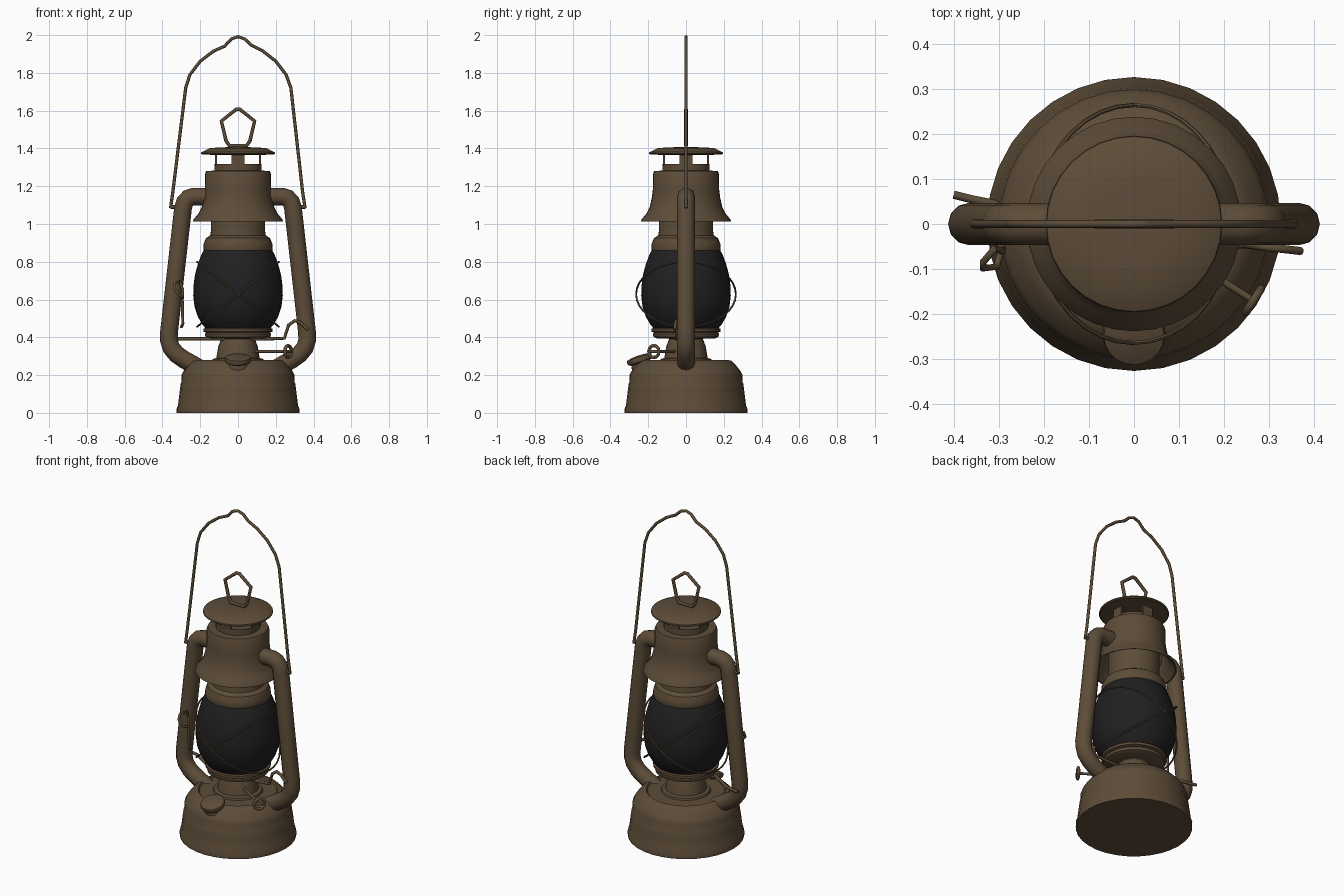
import bpy, math
from mathutils import Vector


def material(name, rgb):
    m = bpy.data.materials.new(name)
    m.diffuse_color = (*rgb, 1)
    return m


BROWN = material("aged brown metal", (0.11, 0.073, 0.04))
BLACK = material("sooty glass", (0.0145, 0.0145, 0.015))


def finish(ob, mat, angle=35):
    ob.data.materials.clear()
    ob.data.materials.append(mat)
    bpy.ops.object.select_all(action='DESELECT')
    ob.select_set(True)
    bpy.context.view_layer.objects.active = ob
    bpy.ops.object.shade_smooth_by_angle(angle=math.radians(angle))
    return ob


def lathe(name, profile, mat=BROWN, n=32):
    """Revolve (radius, z) points, listed from bottom to top, about z."""
    verts, rings, faces = [], [], []
    for r, z in profile:
        if r == 0:
            rings.append([len(verts)] * n)
            verts.append((0, 0, z))
        else:
            rings.append(list(range(len(verts), len(verts) + n)))
            verts += [(r * math.cos(math.tau * i / n), r * math.sin(math.tau * i / n), z)
                      for i in range(n)]
    for a, b in zip(rings, rings[1:]):
        for i in range(n):
            j = (i + 1) % n
            faces.append(tuple(dict.fromkeys((a[i], a[j], b[j], b[i]))))
    me = bpy.data.meshes.new(name)
    me.from_pydata(verts, [], faces)
    ob = bpy.data.objects.new(name, me)
    bpy.context.collection.objects.link(ob)
    return finish(ob, mat)


def tube(name, pts, radius, closed=False, res=2):
    """Sweep a round section along a path and turn it into a mesh."""
    cu = bpy.data.curves.new(name, 'CURVE')
    cu.dimensions = '3D'
    cu.bevel_depth = radius
    cu.bevel_resolution = res
    cu.use_fill_caps = True
    sp = cu.splines.new('POLY')
    sp.points.add(len(pts) - 1)
    for p, co in zip(sp.points, pts):
        p.co = (*co, 1)
    sp.use_cyclic_u = closed
    ob = bpy.data.objects.new(name, cu)
    bpy.context.collection.objects.link(ob)
    bpy.ops.object.select_all(action='DESELECT')
    ob.select_set(True)
    bpy.context.view_layer.objects.active = ob
    bpy.ops.object.convert(target='MESH')
    return finish(bpy.context.view_layer.objects.active, BROWN, 50)


# Fuel tank with a flat underside and a stepped shoulder
lathe("fuel_tank", [(0, 0), (0.325, 0), (0.326, 0.02), (0.318, 0.04), (0.308, 0.12),
                    (0.303, 0.155), (0.298, 0.165), (0.299, 0.2), (0.288, 0.222), (0.262, 0.255),
                    (0.24, 0.276), (0.222, 0.28), (0.215, 0.272), (0, 0.278)])

# Burner cone and globe plate
lathe("burner", [(0.14, 0.27), (0.135, 0.285), (0.115, 0.29), (0.105, 0.35), (0.09, 0.39),
                 (0.1, 0.405), (0, 0.405)])
lathe("globe_plate", [(0, 0.395), (0.155, 0.395), (0.172, 0.403), (0.175, 0.418), (0.168, 0.425),
                      (0.183, 0.43), (0.183, 0.445), (0.17, 0.45), (0, 0.45)])

# Glass globe
lathe("glass_globe", [(0, 0.44), (0.165, 0.44), (0.19, 0.47), (0.213, 0.51), (0.23, 0.56),
                      (0.237, 0.62), (0.236, 0.67), (0.228, 0.73), (0.212, 0.79), (0.193, 0.84),
                      (0.18, 0.862), (0, 0.862)], BLACK)

# Chimney and flared hood, hollow underneath
lathe("chimney", [(0, 0.856), (0.18, 0.856), (0.184, 0.868), (0.182, 0.895), (0.17, 0.925),
                  (0.147, 0.94), (0.144, 0.96), (0.144, 1.2)])
lathe("hood", [(0.14, 1.2), (0.168, 1.2), (0.173, 1.12), (0.192, 1.07), (0.23, 1.015),
               (0.238, 1.013), (0.235, 1.025), (0.21, 1.055), (0.192, 1.09), (0.181, 1.14),
               (0.176, 1.18), (0.175, 1.265), (0.168, 1.28), (0.125, 1.283), (0.125, 1.318),
               (0.11, 1.318), (0, 1.31)])

# Vent posts and cap
for i in range(4):
    a = i * math.pi / 2
    bpy.ops.mesh.primitive_cube_add(size=1, location=(0.117 * math.cos(a), 0.117 * math.sin(a), 1.345),
                                    rotation=(0, 0, a))
    post = bpy.context.object
    post.name = f"vent_post_{i + 1}"
    post.scale = (0.01, 0.068, 0.07)
    finish(post, BROWN)
lathe("top_cap", [(0, 1.366), (0.13, 1.366), (0.19, 1.368), (0.196, 1.373), (0.194, 1.38),
                  (0.15, 1.402), (0.08, 1.406), (0, 1.408)])

# Lifting ring on the cap
tube("cap_ring", [(-0.045, 0, 1.415), (-0.063, 0, 1.44), (-0.088, 0, 1.545), (-0.01, 0, 1.607),
                  (0.01, 0, 1.607), (0.088, 0, 1.545), (0.063, 0, 1.44), (0.045, 0, 1.415)],
     0.01, True)

# Side air tubes running from the hood down into the tank shoulder
for s, side in ((-1, "left"), (1, "right")):
    path = [(0.15, 1.145), (0.235, 1.145), (0.262, 1.137), (0.281, 1.117), (0.291, 1.085),
            (0.365, 0.43), (0.366, 0.385), (0.354, 0.345), (0.325, 0.31), (0.285, 0.282),
            (0.24, 0.257), (0.19, 0.228)]
    tube(f"air_tube_{side}", [(s * x, 0, z) for x, z in path], 0.047, res=4)
    # pivot ear for the carrying handle
    tube(f"handle_ear_{side}", [(s * 0.29, 0, 1.09), (s * 0.358, 0, 1.09)], 0.01)

# Wire carrying handle
bail = [(-0.357, 1.085), (-0.345, 1.17), (-0.277, 1.72), (-0.255, 1.79), (-0.2, 1.862),
        (-0.13, 1.915), (-0.07, 1.942), (-0.035, 1.98), (0, 1.992), (0.035, 1.98), (0.07, 1.947),
        (0.13, 1.917), (0.2, 1.862), (0.255, 1.79), (0.28, 1.72), (0.342, 1.17), (0.355, 1.085)]
tube("carrying_handle", [(x, 0, z) for x, z in bail], 0.0085)

# Two tilted guard rings that cross in front of and behind the globe
for s, side in ((-1, "left"), (1, "right")):
    ring = []
    for i in range(36):
        a = math.tau * i / 36
        ring.append((0.217 * math.cos(a), 0.264 * math.sin(a), 0.628 + s * 0.172 * math.cos(a)))
    tube(f"guard_ring_{side}_high", ring, 0.005, True, 1)

# Tilted filler cap and neck at the front
cap = lathe("filler_cap", [(0, -0.09), (0.056, -0.09), (0.056, -0.03), (0.05, -0.02), (0.066, -0.012),
                           (0.07, 0), (0.067, 0.012), (0.04, 0.02), (0, 0.022)], n=20)
cap.location = (0, -0.245, 0.283)
cap.rotation_euler = (math.radians(18), 0, 0)

# Wick adjuster: rod and ring-shaped thumb wheel
rod_end = Vector((0.265, -0.17, 0.325))
axis = Vector((0.84, -0.54, 0)).normalized()
across = Vector((-axis.y, axis.x, 0))
tube("wick_rod", [(0.06, -0.04, 0.325), rod_end], 0.008)
ring = [rod_end + 0.032 * (across * math.cos(math.tau * i / 12) + Vector((0, 0, 1)) * math.sin(math.tau * i / 12))
        for i in range(12)]
tube("wick_wheel", ring, 0.009, True)
tube("wick_spoke", [ring[0], ring[6]], 0.008)

# Globe lifting wire: crossbar with a crank at the right and hook at the left
tube("lift_wire", [(-0.4, 0.065, 0.392), (-0.36, 0.055, 0.392), (-0.31, 0.045, 0.392),
                   (-0.16, -0.05, 0.392), (0.16, -0.05, 0.392), (0.245, -0.045, 0.395),
                   (0.268, -0.048, 0.465), (0.3, -0.052, 0.488), (0.335, -0.056, 0.475),
                   (0.37, -0.06, 0.44)], 0.009)

# Latch wire with a small loop beside the left tube
tube("latch_wire", [(-0.3, -0.03, 0.455), (-0.292, -0.055, 0.47), (-0.295, -0.06, 0.6),
                    (-0.292, -0.06, 0.655), (-0.31, -0.055, 0.695), (-0.335, -0.085, 0.685),
                    (-0.335, -0.098, 0.655), (-0.305, -0.095, 0.62), (-0.296, -0.065, 0.61)], 0.008)
